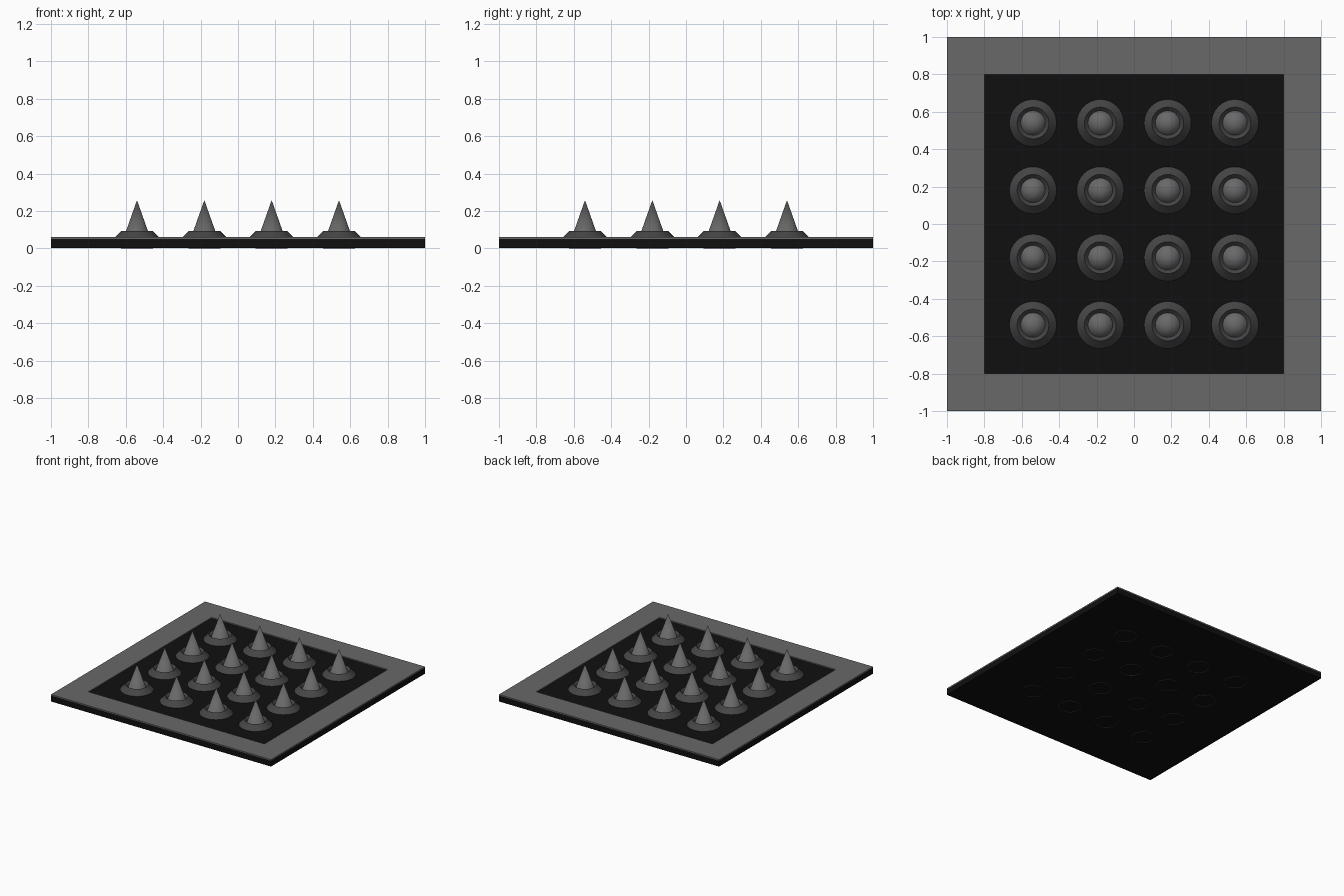
import bpy, bmesh, math

if "Cube" in bpy.data.objects:
    bpy.data.objects.remove(bpy.data.objects["Cube"])


def material(name, value):
    m = bpy.data.materials.new(name)
    m.diffuse_color = (value, value, value, 1)
    m.use_nodes = True
    m.node_tree.nodes["Principled BSDF"].inputs["Base Color"].default_value = m.diffuse_color
    return m


black = material("black", 0.005)
frame_grey = material("frame_grey", 0.14)
spike_grey = material("spike_grey", 0.14)
collar_grey = material("collar_grey", 0.06)


def add_mesh(name, bm, mat):
    bmesh.ops.recalc_face_normals(bm, faces=bm.faces[:])
    mesh = bpy.data.meshes.new(name)
    bm.to_mesh(mesh)
    bm.free()
    mesh.materials.append(mat)
    ob = bpy.data.objects.new(name, mesh)
    bpy.context.collection.objects.link(ob)
    return ob


def slab(name, half, z0, z1, mat):
    bm = bmesh.new()
    bmesh.ops.create_cube(bm, size=1)
    for v in bm.verts:
        v.co = (v.co.x * 2 * half, v.co.y * 2 * half, z1 if v.co.z > 0 else z0)
    return add_mesh(name, bm, mat)


def square_ring(name, outer, inner, z0, z1, mat):
    bm = bmesh.new()
    profile = [(outer, z0), (outer, z1), (inner, z1), (inner, z0)]
    corners = [(-1, -1), (1, -1), (1, 1), (-1, 1)]
    rings = [[bm.verts.new((sx * h, sy * h, z)) for sx, sy in corners] for h, z in profile]
    for i in range(4):
        a, b = rings[i], rings[(i + 1) % 4]
        for j in range(4):
            k = (j + 1) % 4
            bm.faces.new((a[j], a[k], b[k], b[j]))
    return add_mesh(name, bm, mat)


def smooth(ob):
    bpy.ops.object.select_all(action='DESELECT')
    ob.select_set(True)
    bpy.context.view_layer.objects.active = ob
    bpy.ops.object.shade_smooth_by_angle(angle=math.radians(40))


# Base plate with a thin border standing slightly proud of the panel
slab("base_plate", 1.0, 0.003, 0.051, black)
square_ring("border_frame", 1.0, 0.8, 0.051, 0.06, frame_grey)

# Spike: a plain cone rooted in the plate
bm = bmesh.new()
bmesh.ops.create_cone(bm, cap_ends=True, segments=32, radius1=0.085, radius2=0, depth=0.24)
bmesh.ops.translate(bm, verts=bm.verts[:], vec=(0, 0, 0.138))
spike = add_mesh("spike", bm, spike_grey)
smooth(spike)

# Collar: ring with a diamond section, half sunk in the plate
bpy.ops.mesh.primitive_torus_add(major_radius=0.085, minor_radius=0.046,
                                 major_segments=32, minor_segments=4,
                                 location=(0, 0, 0.046))
collar = bpy.context.object
collar.name = "spike_collar"
collar.data.materials.append(collar_grey)
smooth(collar)

# Four by four grid of spikes, sharing the two meshes
grid = [(-0.54 + 0.36 * i, -0.54 + 0.36 * j) for i in range(4) for j in range(4)]
for n, (x, y) in enumerate(grid):
    for part in (spike, collar):
        ob = part
        if n < len(grid) - 1:
            ob = part.copy()
            bpy.context.collection.objects.link(ob)
        ob.location.x, ob.location.y = x, y
